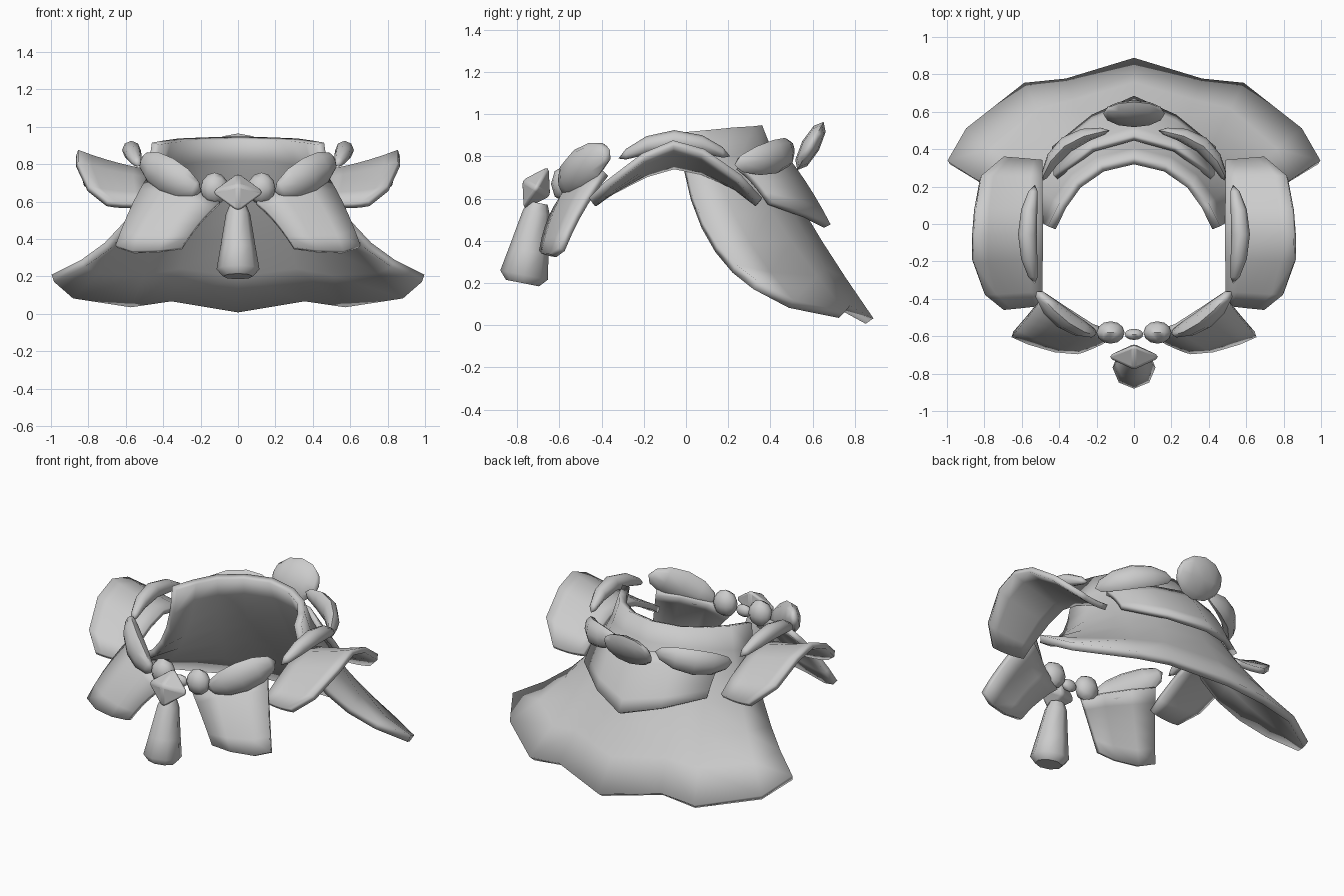
import bpy, bmesh, math
from mathutils import Vector as V

cube = bpy.data.objects.get("Cube")
if cube:
    bpy.data.objects.remove(cube, do_unlink=True)

grey = bpy.data.materials.new("plain grey")
grey.use_nodes = True
tone = (0.6, 0.6, 0.6, 1)
grey.diffuse_color = tone
grey.node_tree.nodes["Principled BSDF"].inputs["Base Color"].default_value = tone


def finish(name, bm, mirror=True, thick=0, angle=50):
    """Turn a bmesh into an object with its modifiers and shading."""
    bmesh.ops.recalc_face_normals(bm, faces=bm.faces)
    mesh = bpy.data.meshes.new(name)
    bm.to_mesh(mesh)
    bm.free()
    mesh.materials.append(grey)
    obj = bpy.data.objects.new(name, mesh)
    bpy.context.collection.objects.link(obj)
    bpy.ops.object.select_all(action='DESELECT')
    obj.select_set(True)
    bpy.context.view_layer.objects.active = obj
    bpy.ops.object.shade_smooth_by_angle(angle=math.radians(angle))
    if mirror:
        mod = obj.modifiers.new("Mirror", 'MIRROR')
        mod.use_clip = True
    if thick:
        mod = obj.modifiers.new("Solidify", 'SOLIDIFY')
        mod.thickness = thick
        mod.offset = 0
        # keep solidify rims crisp by moving it before the smoothing modifier
    smoothing = [i for i, m in enumerate(obj.modifiers) if m.type == 'NODES']
    if smoothing:
        obj.modifiers.move(smoothing[0], len(obj.modifiers) - 1)
    return obj


def skin(rows, closed=False):
    """Join rows of points with quads; closed rows also get end caps."""
    bm = bmesh.new()
    grid = [[bm.verts.new(p) for p in row] for row in rows]
    n = len(grid[0])
    for low, high in zip(grid, grid[1:]):
        for i in range(n if closed else n - 1):
            j = (i + 1) % n
            bm.faces.new((low[i], low[j], high[j], high[i]))
    if closed:
        bm.faces.new(grid[0])
        bm.faces.new(grid[-1])
    return bm


def sheet(name, top, mid, hem, thick=0.035, steps=5):
    """Curved cloth panel: each column bends from top past mid to hem."""
    rows = []
    for k in range(steps + 1):
        t = k / steps
        rows.append([V(a) * (1 - t) ** 2 + V(b) * 2 * t * (1 - t) + V(c) * t * t
                     for a, b, c in zip(top, mid, hem)])
    return finish(name, skin(rows), thick=thick)


def middle(top, hem, shift):
    return [(V(a) + V(b)) / 2 + V(shift) for a, b in zip(top, hem)]


def bead(name, a, b, high, deep, bend=(0, 0, 0), out=None, mirror=True,
         segments=8, rings=6, angle=50):
    """Oval bead stretched from a to b and bowed by the bend vector."""
    a, b, bend = V(a), V(b), V(bend)
    centre, half = (a + b) / 2, (b - a) / 2
    out = V(out) if out else V((centre.x, centre.y, 0))
    out = (out - half * out.dot(half) / half.length_squared).normalized()
    up = half.cross(out).normalized()
    bm = bmesh.new()
    bmesh.ops.create_uvsphere(bm, u_segments=segments, v_segments=rings, radius=1)
    for vert in bm.verts:
        v, w, u = vert.co
        vert.co = centre + half * u + up * v * high + out * w * deep + bend * (1 - u * u)
    return finish(name, bm, mirror=mirror, angle=angle)


# Cape with standing collar, from the back centre to the front edge
sheet("cape",
      [(0, .34, .94), (.17, .3, .935), (.3, .21, .93), (.38, .1, .92), (.44, -.02, .91)],
      [(0, .45, .62), (.22, .4, .62), (.35, .3, .58), (.45, .15, .5), (.47, 0, .4)],
      [(0, .87, .02), (.36, .76, .08), (.58, .74, .05), (.89, .5, .1), (.99, .33, .19)],
      thick=.045, steps=6)

# Pointed flap over the cape
top = [(0, .46, .8), (.22, .4, .79), (.42, .25, .75)]
hem = [(0, .67, .47), (.22, .57, .52), (.43, .4, .58)]
sheet("back_flap", top, middle(top, hem, (0, .01, .02)), hem)

# Arched shoulder flaps, flaring up and outwards
hem = [(.7, -.45, .59), (.8, -.37, .67), (.86, -.2, .8), (.86, -.06, .86),
       (.85, .08, .82), (.82, .25, .7), (.7, .35, .59)]
top = [(.49, y * .95, .58 + .63 * (z - .58)) for x, y, z in hem]
sheet("shoulder_flap", top, middle(top, hem, (0, 0, -.02)), hem)

# Front flaps
top = [(.1, -.59, .59), (.22, -.55, .66), (.36, -.46, .7), (.48, -.38, .72)]
hem = [(.3, -.68, .35), (.42, -.67, .335), (.56, -.63, .33), (.65, -.59, .36)]
sheet("front_flap", top, middle(top, hem, (.01, -.02, .03)), hem)

# Beads around the neck
bead("front_bead", (.2, -.59, .65), (.52, -.36, .83), .1, .055, (.02, -.03, 0))
bead("side_bead", (.53, -.32, .79), (.53, .21, .8), .05, .05, (.04, 0, .08))
bead("back_side_bead", (.49, .23, .76), (.13, .5, .84), .08, .045, (.05, .06, 0))
bead("small_bead", (.05, -.58, .67), (.2, -.58, .67), .085, .06)
bead("clasp_link", (-.05, -.59, .65), (.05, -.59, .65), .04, .03, mirror=False)
bead("back_plate", (-.165, .59, .85), (.165, .59, .85), .13, .045,
     out=(0, .88, -.48), mirror=False)

# Diamond brooch with softened edges
gem = bead("brooch", (-.15, -.71, .65), (.15, -.71, .65), .125, .08,
           out=(0, -.87, .5), mirror=False, segments=4, rings=2, angle=30)
bevel = gem.modifiers.new("Bevel", 'BEVEL')
bevel.width = .015
bevel.segments = 2

# Hanging drop, a tapered round bar leaning forward
start, end = V((0, -.7, .58)), V((0, -.775, .2))
axis = (end - start).normalized()
side = V((1, 0, 0))
front = axis.cross(side)
rows = []
for t, r in ((0, .045), (.12, .065), (.6, .095), (.9, .115), (1, .08)):
    rows.append([start.lerp(end, t) + (side * math.cos(q) + front * math.sin(q)) * r
                 for q in (math.tau * i / 8 for i in range(8))])
finish("pendant", skin(rows, closed=True), mirror=False)
